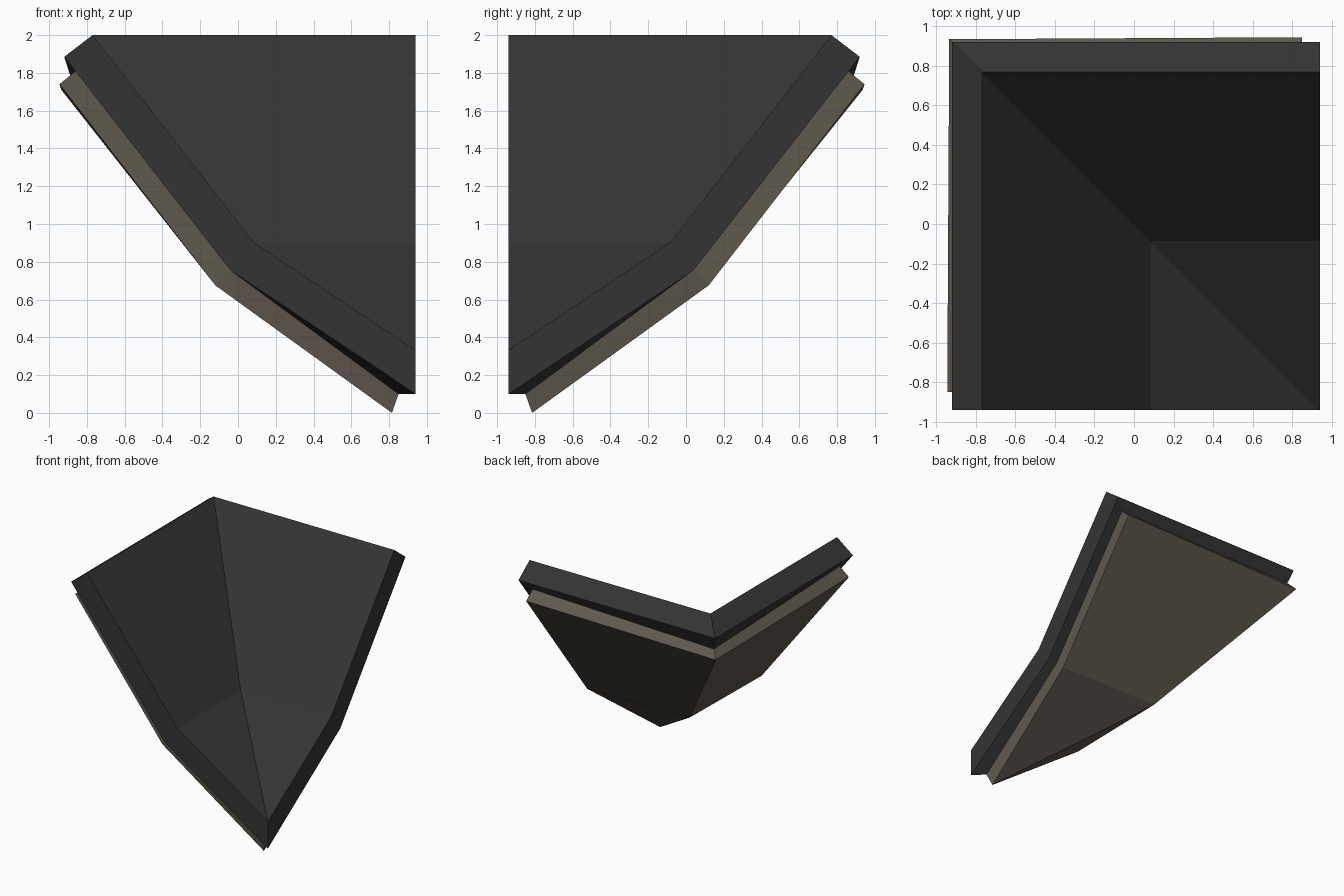
import bpy
import bmesh

default_cube = bpy.data.objects.get("Cube")
if default_cube:
    bpy.data.objects.remove(default_cube)


def make_material(name, colour):
    material = bpy.data.materials.new(name)
    material.use_nodes = True
    material.diffuse_color = (*colour, 1)
    shader = next(n for n in material.node_tree.nodes if n.type == "BSDF_PRINCIPLED")
    shader.inputs["Base Color"].default_value = (*colour, 1)
    shader.inputs["Roughness"].default_value = 0.9
    return material


def make_ring(end_y, profile, diagonal=None):
    """One layer outline of an arm: open end points, then mitre points.
    Profiles are (x, z) pairs from the high edge down to the low corner."""
    end = [(x, end_y, z) for x, z in profile]
    mitre = [(x, -x, z) for x, z in (diagonal or profile[:2])]
    low_x, low_z = profile[2]
    end[2] = (low_x, -low_x, low_z)
    return end, mitre


def cap(ring):
    """Steep and shallow slope of one arm, facing up."""
    (e0, e1, e2), (m0, m1) = ring
    return [(e0, e1, m1, m0), (e1, e2, m1)]


def sides(upper, lower):
    """Band joining two rings along the top edge and the open end."""
    a = [upper[1][0], *upper[0]]
    b = [lower[1][0], *lower[0]]
    return [(b[i], b[i + 1], a[i + 1], a[i]) for i in range(len(a) - 1)]


def build_part(name, faces, material):
    """Build one arm and its reflection across the mitre."""
    bm = bmesh.new()
    for face in faces:
        bm.faces.new([bm.verts.new(p) for p in face])
        bm.faces.new([bm.verts.new((-y, -x, z)) for x, y, z in reversed(face)])
    bmesh.ops.remove_doubles(bm, verts=bm.verts, dist=0.0005)
    mesh = bpy.data.meshes.new(name)
    bm.to_mesh(mesh)
    bm.free()
    mesh.materials.append(material)
    part = bpy.data.objects.new(name, mesh)
    bpy.context.collection.objects.link(part)
    return part


charcoal = make_material("charcoal", (0.034, 0.034, 0.034))
weathered_wood = make_material("weathered wood", (0.117, 0.100, 0.076))

# Outlines from the covering's upper face down to the lining's underside
top = make_ring(-0.94, [(-0.77, 2.0), (0.085, 0.9), (0.94, 0.33)])
eave = make_ring(-0.94, [(-0.92, 1.885), (-0.04, 0.755), (0.94, 0.10)])
joint = make_ring(-0.85, [(-0.86, 1.81), (-0.04, 0.755), (0.85, 0.10)],
                  [(-0.883, 1.77), (-0.05, 0.735)])
underside = make_ring(-0.85, [(-0.945, 1.74), (-0.12, 0.675), (0.815, 0.0)],
                      [(-0.935, 1.71), (-0.115, 0.685)])

# Dark valley covering with its recessed lower rim
build_part("roof_covering", cap(top) + sides(top, eave) + sides(eave, joint), charcoal)

# Wooden lining beneath the covering
lining_bottom = [tuple(reversed(face)) for face in cap(underside)]
build_part("roof_lining", sides(joint, underside) + lining_bottom, weathered_wood)
